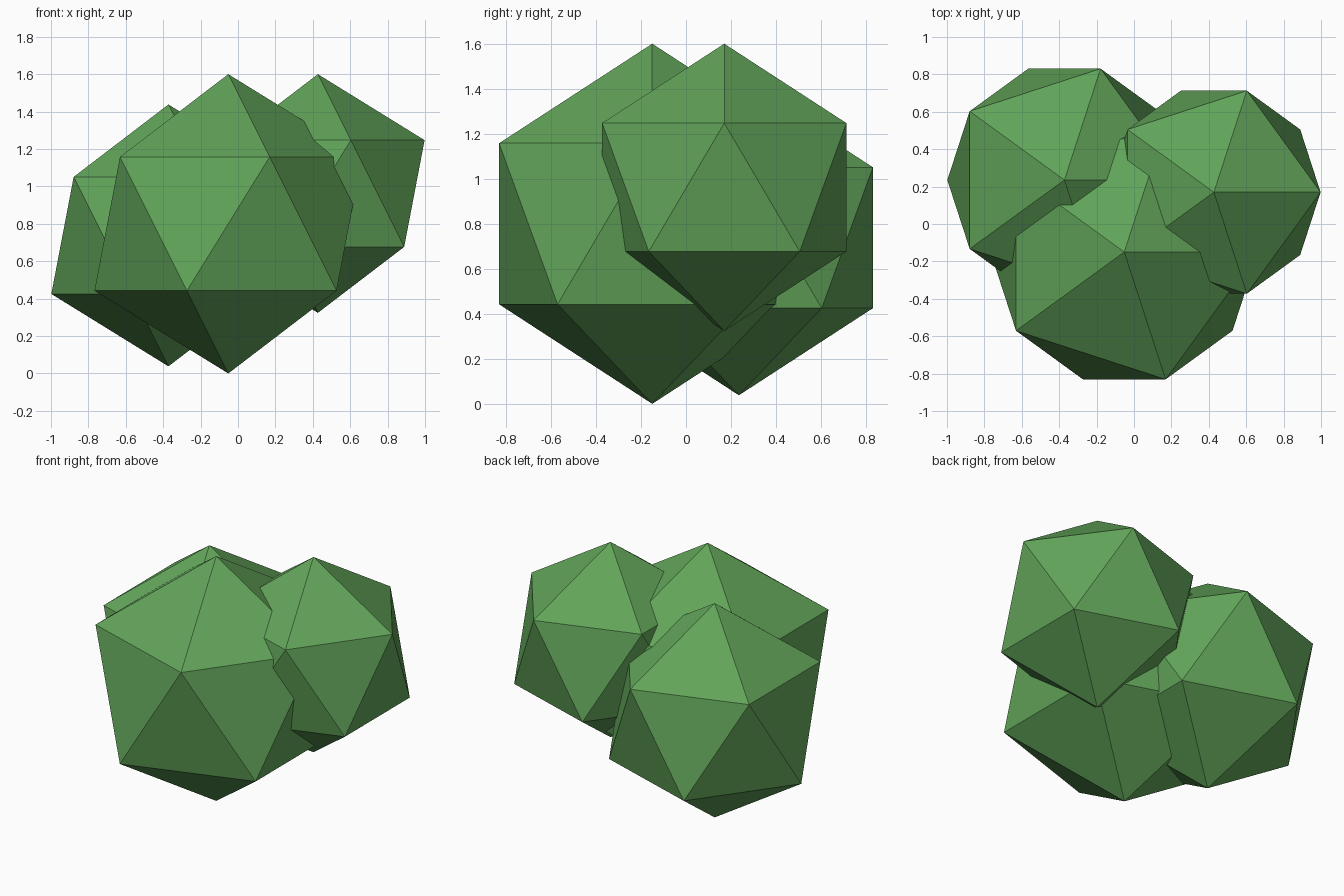
import bpy

if "Cube" in bpy.data.objects:
    bpy.data.objects.remove(bpy.data.objects["Cube"])

# Shared leaf material
leaf = bpy.data.materials.new("leaf_green")
leaf.diffuse_color = (0.12, 0.37, 0.10, 1.0)
leaf.use_nodes = True
leaf.node_tree.nodes["Principled BSDF"].inputs["Base Color"].default_value = leaf.diffuse_color


def foliage_clump(name, center, radius):
    """Low-poly icosahedron clump with flat faces."""
    bpy.ops.mesh.primitive_ico_sphere_add(subdivisions=1, radius=radius, location=center)
    clump = bpy.context.object
    clump.name = name
    clump.data.materials.append(leaf)
    return clump


# Three overlapping clumps form the bush
foliage_clump("front_clump", (-0.052, -0.15, 0.80), 0.80)
foliage_clump("left_clump", (-0.372, 0.235, 0.738), 0.70)
foliage_clump("right_clump", (0.427, 0.17, 0.962), 0.638)
